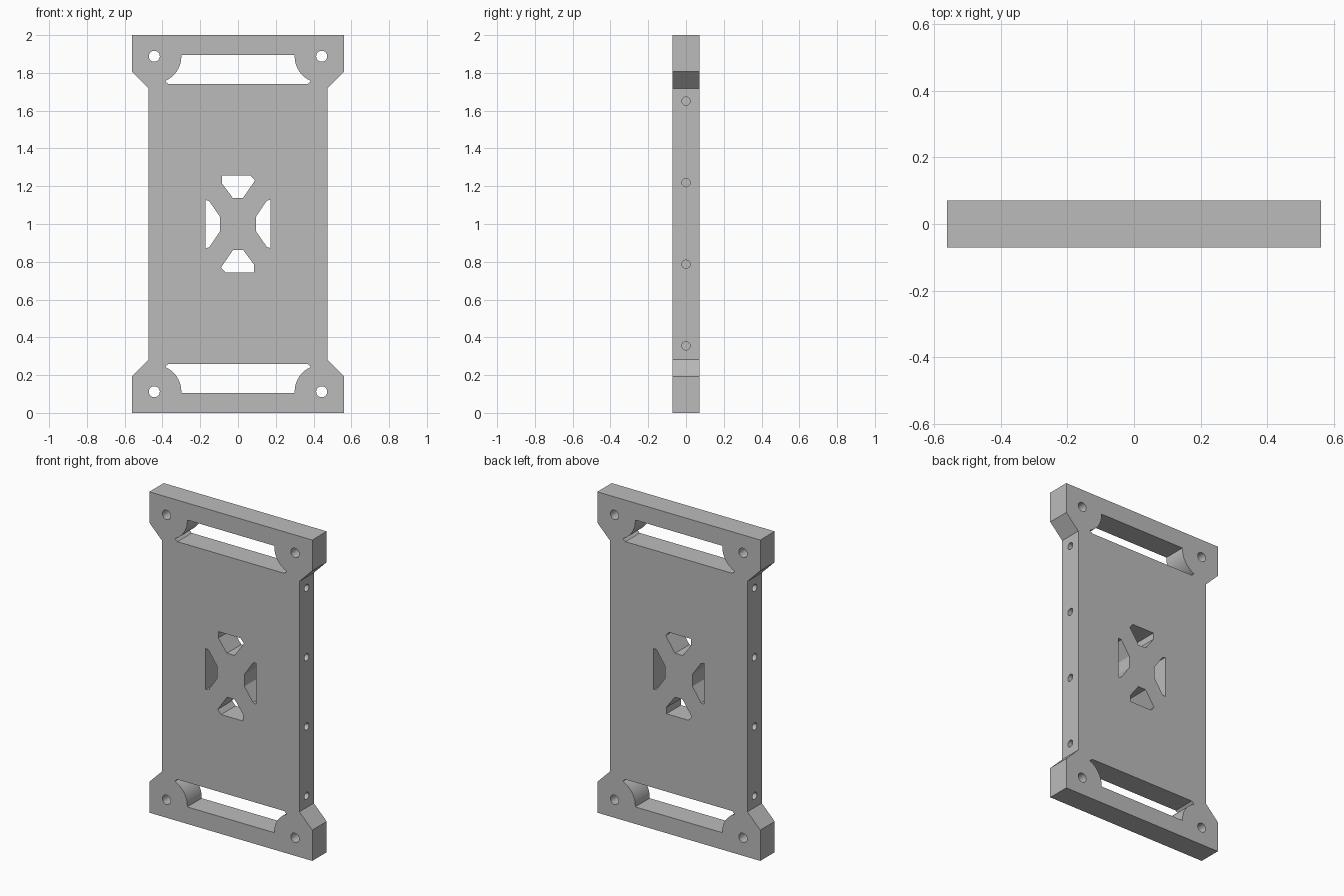
import bpy, bmesh, math
from mathutils import Matrix, Vector

cube = bpy.data.objects.get("Cube")
if cube:
    bpy.data.objects.remove(cube, do_unlink=True)

HALF_DEPTH = 0.071
grey = bpy.data.materials.new("plain grey")
grey.use_nodes = True
colour = (0.5, 0.5, 0.5, 1)
grey.diffuse_color = colour
grey.node_tree.nodes["Principled BSDF"].inputs["Base Color"].default_value = colour


def prism(name, outline, half):
    """Extrude an (x, z) outline along y."""
    bm = bmesh.new()
    face = bm.faces.new([bm.verts.new((x, -half, z)) for x, z in outline])
    ext = bmesh.ops.extrude_face_region(bm, geom=[face])
    verts = [v for v in ext["geom"] if isinstance(v, bmesh.types.BMVert)]
    bmesh.ops.translate(bm, verts=verts, vec=(0, 2 * half, 0))
    bmesh.ops.recalc_face_normals(bm, faces=bm.faces)
    return to_object(name, bm)


def to_object(name, bm):
    mesh = bpy.data.meshes.new(name)
    bm.to_mesh(mesh)
    bm.free()
    mesh.materials.append(grey)
    obj = bpy.data.objects.new(name, mesh)
    bpy.context.collection.objects.link(obj)
    return obj


def drill(name, centre, axis, radius, length):
    bm = bmesh.new()
    turn = Vector((0, 0, 1)).rotation_difference(Vector(axis)).to_matrix().to_4x4()
    bmesh.ops.create_cone(bm, cap_ends=True, segments=32, radius1=radius,
                          radius2=radius, depth=length,
                          matrix=Matrix.Translation(centre) @ turn)
    return to_object(name, bm)


# Plate outline: wide ends, narrow waist, measured from the centre
quarter = [(0.473, 0.718), (0.562, 0.808), (0.562, 1.0)]
right = [(x, -z) for x, z in reversed(quarter)] + quarter
outline = right + [(-x, -z) for x, z in right]
plate = prism("plate", [(x, z + 1) for x, z in outline], HALF_DEPTH)

# Strap slot: straight edges, ends curving around the corner screws
screw_x, screw_z = 0.443, 0.888
arc = [(screw_x + 0.143 * math.cos(a), screw_z + 0.143 * math.sin(a))
       for a in [math.radians(180 + 66 * i / 12) for i in range(13)]]
half_slot = [(0.3, 0.894)] + arc + [(0.382, 0.752), (0.368, 0.741)]
slot = half_slot + [(-x, z) for x, z in reversed(half_slot)]

# Centre windows, each paired with its half-turn copy
top_window = [(-0.085, 0.256), (0.067, 0.256), (0.09, 0.23),
              (0.026, 0.137), (-0.027, 0.137), (-0.086, 0.216)]
side_window = [(0.173, 0.128), (0.173, -0.128), (0.153, -0.122),
               (0.094, -0.037), (0.094, 0.037), (0.153, 0.124)]

cutters = []
for sign in (1, -1):
    for name, shape in (("slot", slot), ("top_window", top_window),
                        ("side_window", side_window)):
        cutters.append(prism(name + "_cutter",
                             [(sign * x, 1 + sign * z) for x, z in shape], 0.2))
    # Through holes in the corners
    for side in (1, -1):
        cutters.append(drill("corner_hole_cutter", (side * screw_x, 0, 1 + sign * screw_z),
                             (0, 1, 0), 0.029, 0.4))
    # Blind holes along each long edge
    for i in range(4):
        cutters.append(drill("edge_hole_cutter", (sign * 0.473, 0, 0.355 + i * 0.432),
                             (1, 0, 0), 0.022, 0.24))

for cutter in cutters:
    cutter.hide_render = True
    mod = plate.modifiers.new(cutter.name, "BOOLEAN")
    mod.operation = "DIFFERENCE"
    mod.solver = "EXACT"
    mod.object = cutter

# Bake the cuts and drop the helpers
bpy.context.view_layer.update()
baked = bpy.data.meshes.new_from_object(
    plate.evaluated_get(bpy.context.evaluated_depsgraph_get()))
plate.modifiers.clear()
plate.data = baked
for cutter in cutters:
    bpy.data.objects.remove(cutter, do_unlink=True)

bpy.ops.object.select_all(action="DESELECT")
plate.select_set(True)
bpy.context.view_layer.objects.active = plate
bpy.ops.object.shade_smooth_by_angle(angle=math.radians(30))
